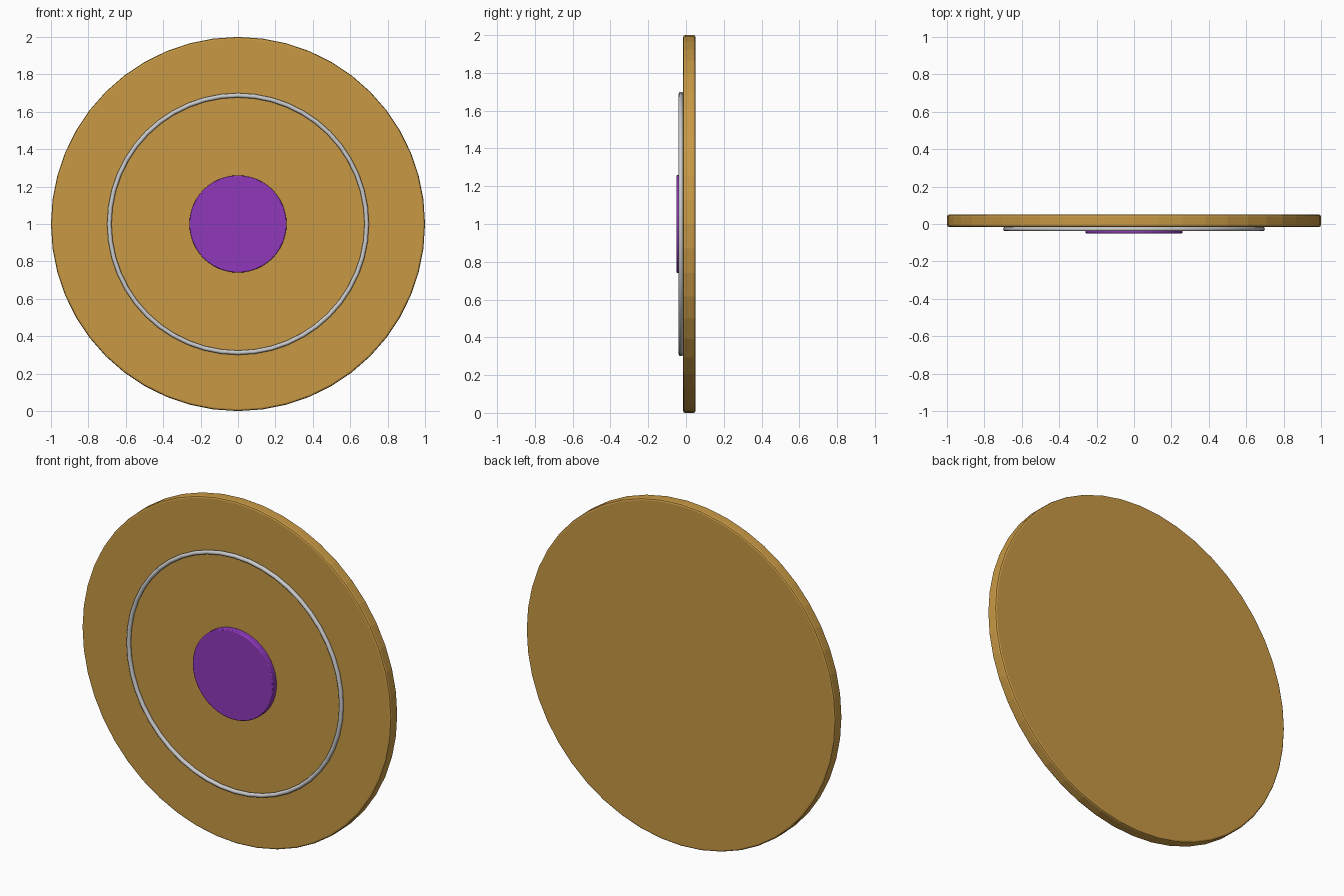
import bpy
from math import pi, radians

if "Cube" in bpy.data.objects:
    bpy.data.objects.remove(bpy.data.objects["Cube"])


def material(name, color):
    m = bpy.data.materials.new(name)
    m.diffuse_color = (*color, 1)
    m.use_nodes = True
    m.node_tree.nodes["Principled BSDF"].inputs["Base Color"].default_value = m.diffuse_color
    return m


def disc(name, radius, y_front, y_back, sides, bevel, mat):
    # Round plate facing -y with a softened rim
    bpy.ops.mesh.primitive_cylinder_add(
        vertices=sides, radius=radius, depth=y_back - y_front,
        location=(0, (y_front + y_back) / 2, 1), rotation=(pi / 2, 0, 0))
    ob = bpy.context.object
    ob.name = name
    ob.data.materials.append(mat)
    b = ob.modifiers.new("rim_bevel", 'BEVEL')
    b.width = bevel
    b.segments = 2
    b.limit_method = 'ANGLE'
    b.angle_limit = radians(40)
    return ob


gold = material("gold", (0.58, 0.32, 0.06))
purple = material("purple", (0.28, 0.04, 0.5))

# Main plate
disc("plate", 1.0, -0.015, 0.05, 48, 0.01, gold)

# Raised centre boss
boss = disc("centre_boss", 0.26, -0.05, -0.01, 48, 0.005, purple)
bpy.ops.object.shade_smooth_by_angle(angle=radians(30))

# Thin decorative ring on the front face
bpy.ops.mesh.primitive_torus_add(
    major_radius=0.688, minor_radius=0.012, major_segments=48, minor_segments=10,
    location=(0, -0.027, 1), rotation=(pi / 2, 0, 0))
bpy.context.object.name = "front_ring"
bpy.ops.object.shade_smooth_by_angle(angle=radians(40))
